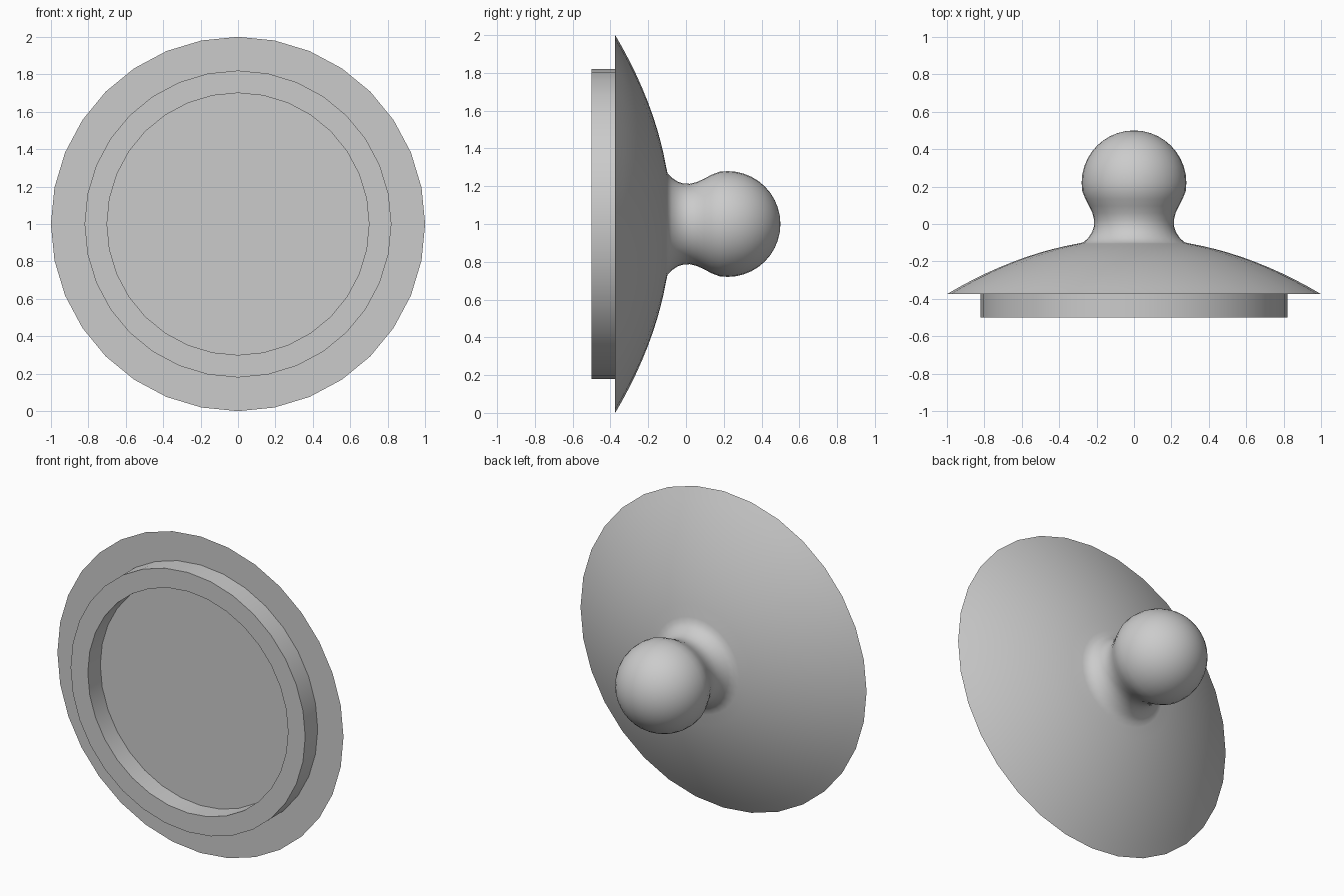
import bpy, bmesh, math
from mathutils import Matrix

cube = bpy.data.objects.get("Cube")
if cube:
    bpy.data.objects.remove(cube)

SEGMENTS = 32
RIM_Y, FRONT_Y = -0.375, -0.5

grey = bpy.data.materials.new("light_grey")
grey.use_nodes = True
colour = (0.6, 0.6, 0.6, 1)
grey.diffuse_color = colour
grey.node_tree.nodes["Principled BSDF"].inputs["Base Color"].default_value = colour


def lathe(name, profile, closed=False):
    """Spin (radius, y) points around the horizontal axis at z = 1."""
    bm = bmesh.new()
    verts = [bm.verts.new((0, y, r)) for r, y in profile]
    loop = verts + verts[:1] if closed else verts
    edges = [bm.edges.new(pair) for pair in zip(loop, loop[1:])]
    bmesh.ops.spin(bm, geom=verts + edges, cent=(0, 0, 0), axis=(0, 1, 0),
                   angle=math.tau, steps=SEGMENTS, use_merge=False)
    bmesh.ops.remove_doubles(bm, verts=bm.verts, dist=0.0005)
    bmesh.ops.recalc_face_normals(bm, faces=bm.faces)
    bmesh.ops.transform(bm, matrix=Matrix.Translation((0, 0, 1)), verts=bm.verts)
    mesh = bpy.data.meshes.new(name)
    bm.to_mesh(mesh)
    bm.free()
    mesh.materials.append(grey)
    obj = bpy.data.objects.new(name, mesh)
    bpy.context.collection.objects.link(obj)
    bpy.ops.object.select_all(action="DESELECT")
    obj.select_set(True)
    bpy.context.view_layer.objects.active = obj
    bpy.ops.object.shade_smooth_by_angle(angle=math.radians(35))
    return obj


# Lid: flat underside, shallow dome, narrow neck and ball knob
dome = [(r, RIM_Y + 0.297 * (1 - r * r))
        for r in (1 - 0.07 * i for i in range(11))]
neck = [(0.27, -0.098), (0.245, -0.075), (0.225, -0.045), (0.214, -0.012),
        (0.213, 0.02), (0.222, 0.058), (0.24, 0.096), (0.26, 0.134)]
ball = [(0.28 * math.cos(a), 0.22 + 0.28 * math.sin(a))
        for a in (math.radians(-9 + 9 * i) for i in range(12))]
ball[-1] = (0, 0.5)
lathe("lid_with_knob", [(0, RIM_Y)] + dome + neck + ball)

# Locating ring on the flat front face
lathe("locating_ring", [(0.82, RIM_Y), (0.82, FRONT_Y),
                        (0.70, FRONT_Y), (0.70, RIM_Y)])
